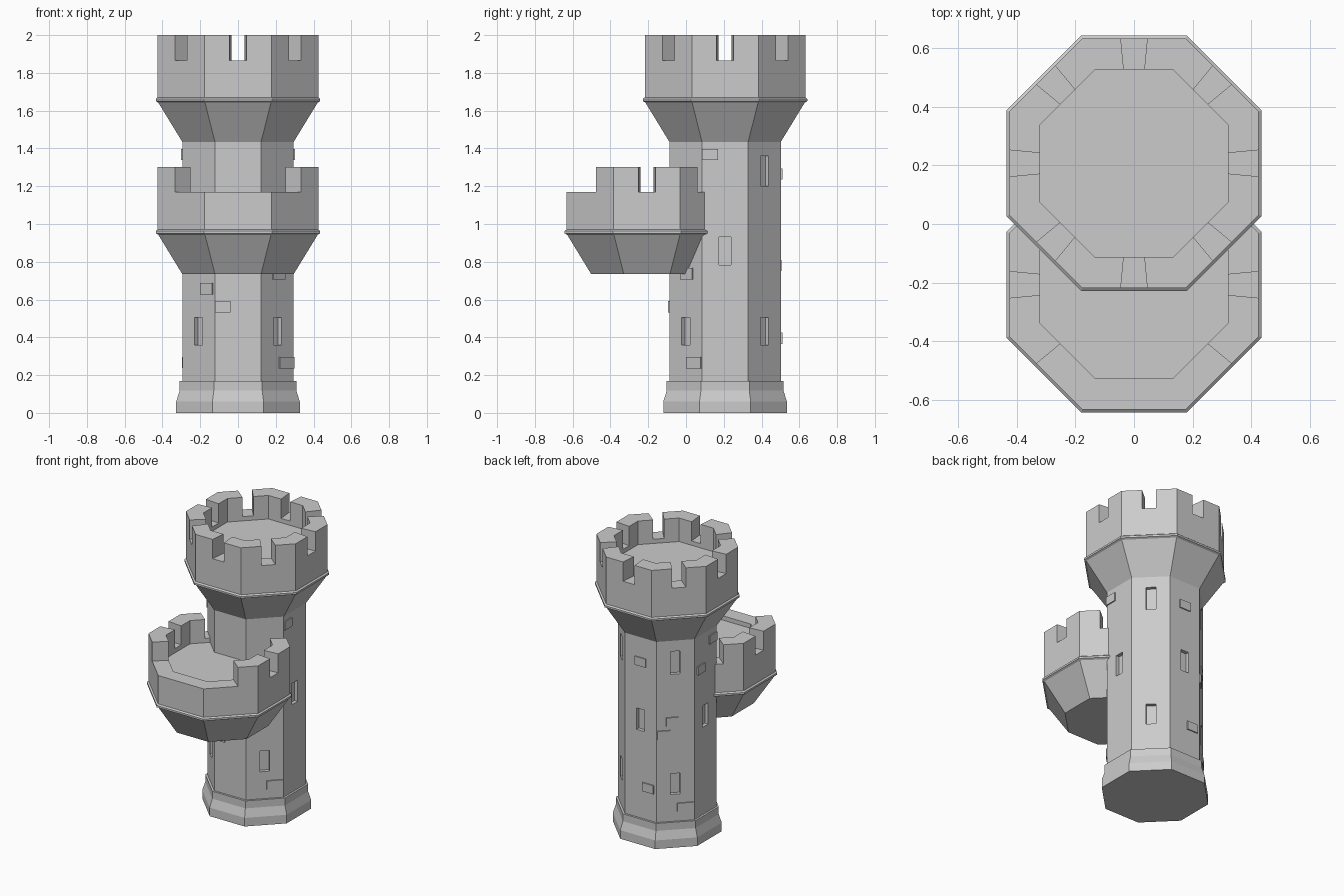
import bpy, bmesh
from math import cos, sin, pi, radians
from mathutils import Vector

if "Cube" in bpy.data.objects:
    bpy.data.objects.remove(bpy.data.objects["Cube"])

CY = 0.207            # tower axis at +CY, balcony axis at -CY
K = 1 / cos(pi / 8)   # apothem -> corner radius
SHAFT = 0.295
WALL_OUT, WALL_IN = 0.425, 0.32


def make_object(name, bm):
    bmesh.ops.recalc_face_normals(bm, faces=bm.faces[:])
    mesh = bpy.data.meshes.new(name)
    bm.to_mesh(mesh)
    bm.free()
    obj = bpy.data.objects.new(name, mesh)
    bpy.context.collection.objects.link(obj)
    return obj


def octagon_stack(name, profile, cy):
    """Stack octagon rings of (apothem, z), capped at both ends."""
    bm = bmesh.new()
    rings = []
    for a, z in profile:
        rings.append([bm.verts.new((a * K * cos(pi / 8 + i * pi / 4),
                                    cy + a * K * sin(pi / 8 + i * pi / 4), z)) for i in range(8)])
    for lo, hi in zip(rings, rings[1:]):
        for i in range(8):
            j = (i + 1) % 8
            bm.faces.new((lo[i], lo[j], hi[j], hi[i]))
    bm.faces.new(rings[0][::-1])
    bm.faces.new(rings[-1])
    return make_object(name, bm)


def crown(z, rim):
    """Flared corbel, moulding band, low wall and sunken floor."""
    return [(SHAFT, z), (0.422, z + 0.208), (0.435, z + 0.215), (0.435, z + 0.228),
            (WALL_OUT, z + 0.236), (WALL_OUT, rim), (WALL_IN, rim), (WALL_IN, rim - 0.03)]


def merlons(name, cy, z0, z1, corners):
    """Angled wall blocks wrapping the given octagon corners."""
    bm = bmesh.new()
    for c in corners:
        pts = []
        a, b = c * pi / 4, (c + 1) * pi / 4

        def on_face(ang, r, u):
            return (r * cos(ang) - u * sin(ang), cy + r * sin(ang) + u * cos(ang))

        def corner(r):
            m = (a + b) / 2
            return (r * K * cos(m), cy + r * K * sin(m))
        pts = [on_face(a, WALL_OUT, 0.045), corner(WALL_OUT), on_face(b, WALL_OUT, -0.045),
               on_face(b, WALL_IN, -0.035), corner(WALL_IN), on_face(a, WALL_IN, 0.035)]
        lo = [bm.verts.new((x, y, z0)) for x, y in pts]
        hi = [bm.verts.new((x, y, z1)) for x, y in pts]
        bm.faces.new(lo[::-1])
        bm.faces.new(hi)
        for i in range(6):
            j = (i + 1) % 6
            bm.faces.new((lo[i], lo[j], hi[j], hi[i]))
    return make_object(name, bm)


def face_box(bm, deg, u, z, w, h, d0, d1):
    """Box on a shaft side: u along the side, depth d0..d1 from its surface."""
    n = Vector((cos(radians(deg)), sin(radians(deg)), 0))
    t = Vector((-n.y, n.x, 0))
    vs = bmesh.ops.create_cube(bm, size=1)["verts"]
    for v in vs:
        x, y, q = v.co
        v.co = (Vector((0, CY, z + q * h)) + t * (u + x * w)
                + n * (SHAFT + (d0 + d1) / 2 + y * (d1 - d0)))


# Main tower: plinth, shaft and crown
tower = octagon_stack("tower", [(0.327, 0), (0.327, 0.06), (0.309, 0.118), (0.309, 0.17),
                                (SHAFT, 0.17)] + crown(1.435, 1.865), CY)

# Window slits and doorway cut into the shaft
bm = bmesh.new()
for deg in (45, 135, 225, 315):
    face_box(bm, deg, 0, 0.432, 0.062, 0.145, -0.025, 0.05)
for deg in (45, 135):
    face_box(bm, deg, 0, 1.28, 0.062, 0.16, -0.025, 0.05)
for deg in (0, 90, 180):
    face_box(bm, deg, 0, 0.857, 0.062, 0.15, -0.025, 0.05)
face_box(bm, 270, 0, 1.275, 0.205, 0.28, -0.012, 0.05)
cutter = make_object("opening_cutter", bm)
cutter.hide_render = True
mod = tower.modifiers.new("openings", 'BOOLEAN')
mod.operation = 'DIFFERENCE'
mod.solver = 'EXACT'
mod.object = cutter
bpy.context.view_layer.objects.active = tower
bpy.ops.object.modifier_apply(modifier=mod.name)
bpy.data.objects.remove(cutter)

# Balcony turret on the front, merging into the shaft
octagon_stack("balcony", crown(0.735, 1.17), -CY)

# Battlements: full ring on the tower, side pieces only on the balcony
merlons("tower_merlons", CY, 1.865, 2.0, range(8))
merlons("balcony_merlons", -CY, 1.17, 1.303, (7, 0, 3, 4))

# Loose bricks standing proud of the shaft: side angle, offset, height, width
bm = bmesh.new()
for deg, u, z, w in ((225, 0.064, 0.657, 0.09), (270, -0.08, 0.562, 0.083),
                     (315, 0.066, 0.265, 0.108), (315, 0.009, 0.737, 0.09),
                     (0, -0.08, 1.368, 0.083), (180, 0.08, 1.368, 0.083),
                     (180, -0.05, 1.2, 0.08), (135, -0.02, 0.87, 0.08),
                     (135, -0.075, 0.78, 0.085), (135, 0.064, 0.267, 0.105),
                     (90, 0.06, 0.395, 0.085), (90, 0.0, 1.265, 0.085)):
    face_box(bm, deg, u, z, w, 0.06, -0.01, 0.008)
make_object("bricks", bm)
